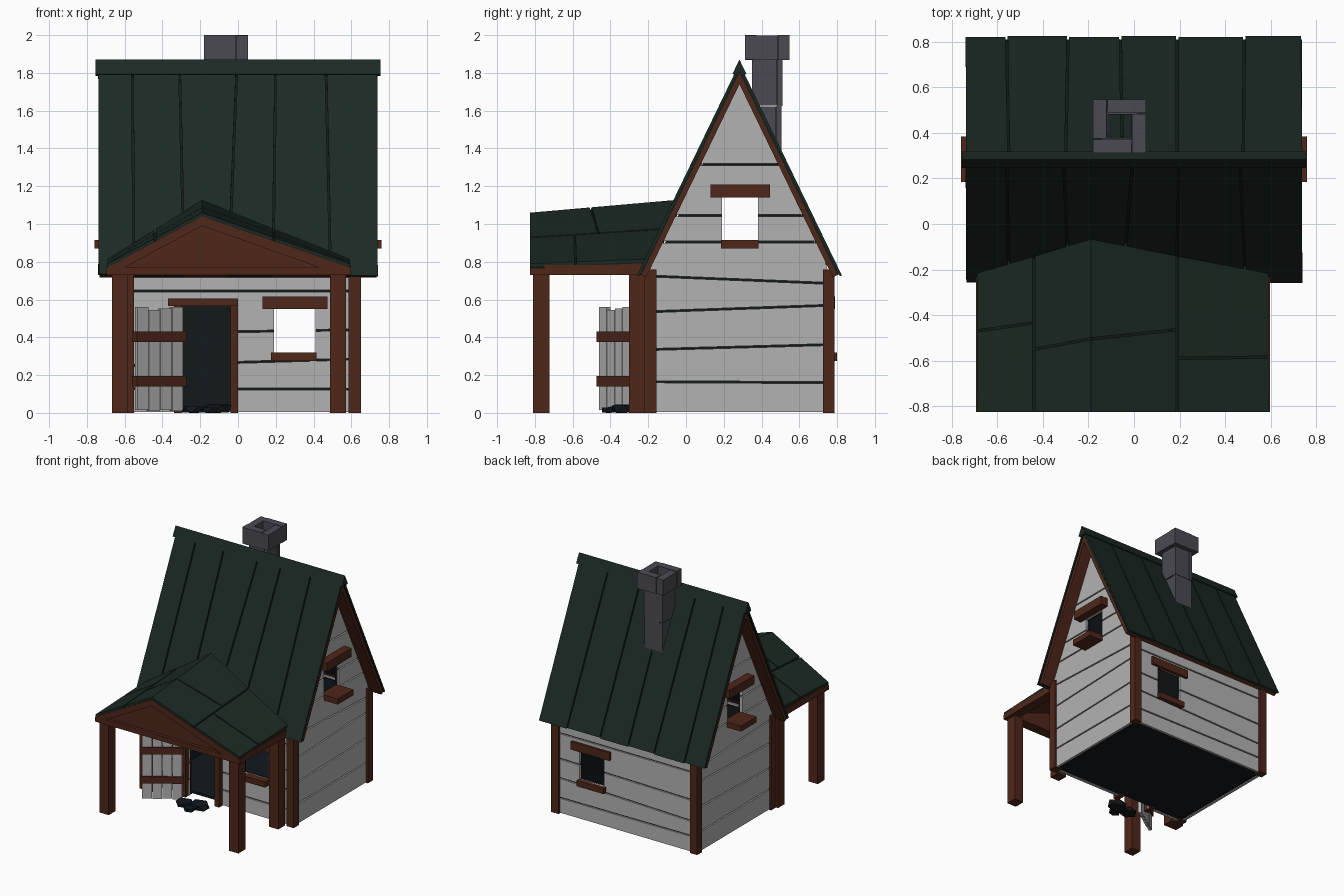
import bpy, bmesh, math
from mathutils import Vector

if "Cube" in bpy.data.objects:
    bpy.data.objects.remove(bpy.data.objects["Cube"])

def mat(name, c):
    m = bpy.data.materials.new(name)
    m.diffuse_color = (*c, 1)
    m.use_nodes = True
    m.node_tree.nodes["Principled BSDF"].inputs["Base Color"].default_value = m.diffuse_color
    return m

GREEN = mat("roof_green", (0.011, 0.022, 0.017))
GROOVE = mat("roof_groove", (0.006, 0.012, 0.009))
BROWN = mat("wood_brown", (0.078, 0.020, 0.010))
DARK = mat("dark_interior", (0.006, 0.009, 0.012))
STONE = mat("chimney_stone", (0.070, 0.068, 0.084))
GREY = mat("weathered_grey", (0.45, 0.45, 0.45))

def make(name, parts, material=None):
    """One object out of prisms; each part is a pair of matching point rings."""
    bm = bmesh.new()
    for a, b in parts:
        va = [bm.verts.new(p) for p in a]
        vb = [bm.verts.new(p) for p in b]
        n = len(va)
        bm.faces.new(va)
        bm.faces.new(vb[::-1])
        for i in range(n):
            j = (i + 1) % n
            bm.faces.new((va[j], va[i], vb[i], vb[j]))
    bmesh.ops.recalc_face_normals(bm, faces=bm.faces[:])
    me = bpy.data.meshes.new(name)
    bm.to_mesh(me)
    bm.free()
    ob = bpy.data.objects.new(name, me)
    bpy.context.collection.objects.link(ob)
    if material:
        me.materials.append(material)
    return ob

def box(x0, x1, y0, y1, z0, z1):
    r = [(x0, y0), (x1, y0), (x1, y1), (x0, y1)]
    return [(x, y, z0) for x, y in r], [(x, y, z1) for x, y in r]

def cut(ob, cutters):
    bpy.context.view_layer.objects.active = ob
    for c in cutters:
        m = ob.modifiers.new("opening", 'BOOLEAN')
        m.operation, m.solver, m.object = 'DIFFERENCE', 'EXACT', c
        bpy.ops.object.modifier_apply(modifier=m.name)

# ---- walls: horizontal boards over a dark shell
YC = 0.285
def half(z):
    return max(0.004, min(0.485, (1.78 - z) / 2.07))

def side_boards(xa, xb, seams, g):
    out = []
    for (a0, a1), (b0, b1) in zip(seams, seams[1:]):
        r = [(YC - half(a0), a0 + g), (YC + half(a1), a1 + g),
             (YC + half(b1), b1 - g), (YC - half(b0), b0 - g)]
        out.append(([(xa, y, z) for y, z in r], [(xb, y, z) for y, z in r]))
    return out

def end_boards(ya, yb, seams, g):
    out = []
    for (a0, a1), (b0, b1) in zip(seams, seams[1:]):
        r = [(-0.61, a0 + g), (0.61, a1 + g), (0.61, b1 - g), (-0.61, b0 - g)]
        out.append(([(x, ya, z) for x, z in r], [(x, yb, z) for x, z in r]))
    return out

side = [(0, 0), (.165, .16), (.335, .362), (.535, .57), (.725, .685),
        (.905, .905), (1.045, 1.045), (1.315, 1.315), (1.77, 1.77)]
front = [(0, 0), (.13, .125), (.25, .285), (.42, .44), (.645, .645), (.76, .76)]
G = 0.005
boards = make("wall_boards",
    side_boards(.615, .635, side, G) + side_boards(-.615, -.635, side, G)
    + end_boards(-.2, -.18, front, G) + end_boards(.77, .75, front, G), GREY)
gable = [(-.187, .012), (.757, .012), (.757, .74), (YC, 1.73), (-.187, .74)]
side_shell = make("dark_side_shell", [([(s * .60, *p) for p in gable], [(s * .622, *p) for p in gable])
                                      for s in (-1, 1)], DARK)
end_shell = make("dark_end_shell", [box(-.599, .599, y, y + .017, .012, .74) for y in (-.187, .74)], DARK)
make("floor", [box(-.598, .598, -.17, .74, .012, .03)], DARK)

cutters = [make("cut_side_windows", [box(-1, 1, .19, .38, .913, 1.14)]),
           make("cut_front_windows", [box(.19, .41, -1, 1, .32, .553)]),
           make("cut_door", [box(-.30, -.04, -.3, -.1, -.1, .57)])]
cut(boards, cutters)
cut(side_shell, cutters[:1])
cut(end_shell, cutters[1:])
for c in cutters:
    bpy.data.objects.remove(c)

# ---- timber: corner posts, window trim, door frame
make("corner_posts", [box(*x, *y, 0, .76) for x in ((-.65, -.585), (.585, .65))
                      for y in ((-.22, -.155), (.725, .787))], BROWN)
trim = []
for s in (-1, 1):
    trim += [box(s * .61, s * .70, .13, .445, 1.14, 1.21),
             box(s * .61, s * .76, .185, .385, .87, .915)]
for y0, yl, ys in ((-.19, -.225, -.25), (.76, .79, .80)):
    trim += [box(.13, .475, y0, yl, .55, .615), box(.175, .415, y0, ys, .275, .32)]
make("window_trim", trim, BROWN)
make("door_frame", [box(-.04, 0, -.24, -.16, 0, .57), box(-.34, -.30, -.24, -.16, 0, .57),
                    box(-.37, 0, -.25, -.16, .565, .605)], BROWN)

# ---- open door leaf, swung outwards
hinge, du = Vector((-.295, -.285)), Vector((-.83, -.56))
dv = Vector((-du.y, du.x))
def leaf(u0, u1, v, z0, z1):
    r = [hinge + du * u + dv * w for u, w in ((u0, -v), (u1, -v), (u1, v), (u0, v))]
    return [(*p, z0) for p in r], [(*p, z1) for p in r]
make("door_boards", [leaf(.002 + i * .074, .072 + i * .074, .012, .01 + .006 * (i % 2), .56 - .008 * (i % 3))
                     for i in range(4)], GREY)
make("door_straps", [leaf(-.01, .305, .023, z, z + .055) for z in (.14, .375)], BROWN)

# ---- dark doorstep stones
bm = bmesh.new()
for x, y, r, h in ((-.23, -.35, .08, .035), (-.11, -.33, .085, .045), (-.15, -.41, .05, .03)):
    for v in bmesh.ops.create_icosphere(bm, subdivisions=1, radius=1)["verts"]:
        v.co = (x + v.co.x * r, y + v.co.y * r * .8, max(0, min(h, h / 2 + v.co.z * h)))
me = bpy.data.meshes.new("doorstep_stones")
bm.to_mesh(me)
bm.free()
me.materials.append(DARK)
bpy.context.collection.objects.link(bpy.data.objects.new("doorstep_stones", me))

# ---- main roof: layers measured along (d) and off (h) the slope
RY, RZ = 0.283, 1.85
C, S = 0.435, 0.900
def slab(s, d1, h0, h1, lt, lb, rt, rb):
    prof = [(-h0 * S / C, h0, 0), (-h1 * S / C, h1, 0), (d1, h1, 1), (d1, h0, 1)]
    def ring(xt, xb):
        return [(xb if k else xt, RY + s * (d * C + h * S), RZ - d * S + h * C) for d, h, k in prof]
    return ring(lt, lb), ring(rt, rb)

cuts = {-1: [(-.745, -.742), (-.56, -.55), (-.31, -.285), (-.005, -.05), (.20, .185), (.465, .49), (.742, .745)],
        1: [(-.742, -.745), (-.55, -.56), (-.30, -.29), (-.05, -.06), (.19, .19), (.48, .485), (.745, .738)]}
planks = []
for s, cs in cuts.items():
    for i, ((lt, lb), (rt, rb)) in enumerate(zip(cs, cs[1:])):
        planks.append(slab(s, 1.24 + .006 * (i % 2), -.012, 0, lt + G, lb + G, rt - G, rb - G))
make("roof_planks", planks, GREEN)
def both(d, h0, h1, x):
    return [slab(s, d, h0, h1, -x, -x, x, x) for s in (-1, 1)]
make("roof_base", both(1.235, -.021, -.011, .738), GROOVE)
make("roof_timber", both(1.235, -.048, -.02, .733), BROWN)
make("dark_ceiling", both(1.16, -.053, -.047, .6), DARK)
make("ridge_cap", both(.065, -.02, .009, .755), GREEN)

# ---- chimney: hollow rings of four interlocking blocks
def pinwheel(x0, x1, y0, y1, t, z0, z1):
    e = .003
    return [box(x0, x1 - t - e, y0, y0 + t, z0, z1), box(x1 - t, x1, y0, y1 - t - e, z0 + e, z1 - e),
            box(x0 + t + e, x1, y1 - t, y1, z0, z1), box(x0, x0 + t, y0 + t + e, y1, z0 + e, z1 - e)]
make("chimney", pinwheel(-.18, .052, .312, .547, .06, 1.868, 2.0)
     + pinwheel(-.146, .018, .35, .51, .028, 1.625, 1.875)
     + pinwheel(-.143, .014, .354, .506, .028, 1.35, 1.625), STONE)

# ---- porch roof: ridge at x = PX, rising slightly towards the house
PX, EL, ER, YF = -.19, -.69, .592, -.825
def top(x, y):
    t = (x - PX) / ((EL if x < PX else ER) - PX)
    return (1.06 + (y - YF) * .087) * (1 - t) + (.79 + (y - YF) * .04) * t
def back(x):
    y = -.1
    for _ in range(4):
        y = RY - (RZ - top(x, y)) / 2.07
    return y + .015
def panel(x0, x1, f, b, off, th):
    r = [(x0, f[0]), (x1, f[1]), (x1, b[1]), (x0, b[0])]
    return ([(x, y, top(x, y) - off) for x, y in r], [(x, y, top(x, y) - off - th) for x, y in r])

strips = [(EL, -.44, (-.47, -.435)), (-.44, PX, (-.55, -.505)),
          (PX, .19, (-.505, -.465)), (.19, ER, (-.59, -.585))]
def porch_layer(yf, g, off, th):
    out = []
    for x0, x1, m in strips:
        a = x0 + (g if x0 in (-.44, .19) else 0)
        b = x1 - (g if x1 in (-.44, .19) else 0)
        out.append(panel(a, b, (yf, yf), [v - g for v in m], off, th))
        out.append(panel(a, b, [v + g for v in m], (back(x0), back(x1)), off, th))
    return out
make("porch_planks", porch_layer(YF, G, 0, .016), GREEN)
make("porch_base", porch_layer(YF + .004, 0, .015, .007), GROOVE)
make("porch_lining", porch_layer(YF + .006, 0, .021, .018), BROWN)

# ---- porch gable front, beams and posts
O = [(-.695, .73), (.597, .73), (.597, .768), (PX, 1.04), (-.695, .768)]
I = [(-.60, .77), (.43, .77), (PX, .99)]
def plate(r, y0, y1):
    return [(x, y0, z) for x, z in r], [(x, y1, z) for x, z in r]
make("porch_gable", [plate(O, -.80, -.74), plate([O[0], O[1], I[1], I[0]], -.825, -.80),
                     plate([O[1], O[2], O[3], I[2], I[1]], -.825, -.80),
                     plate([O[3], O[4], O[0], I[0], I[2]], -.825, -.80)], BROWN)
make("porch_beams", [box(-.695, -.62, -.75, -.21, .73, .782), box(.522, .597, -.75, -.21, .73, .782)], BROWN)
make("porch_posts", [box(x, x + .083, *y, 0, .74) for x in (-.668, .488)
                     for y in ((-.81, -.722), (-.302, -.218))]
     + [box(-.632, -.55, -.302, -.218, 0, .74)], BROWN)
